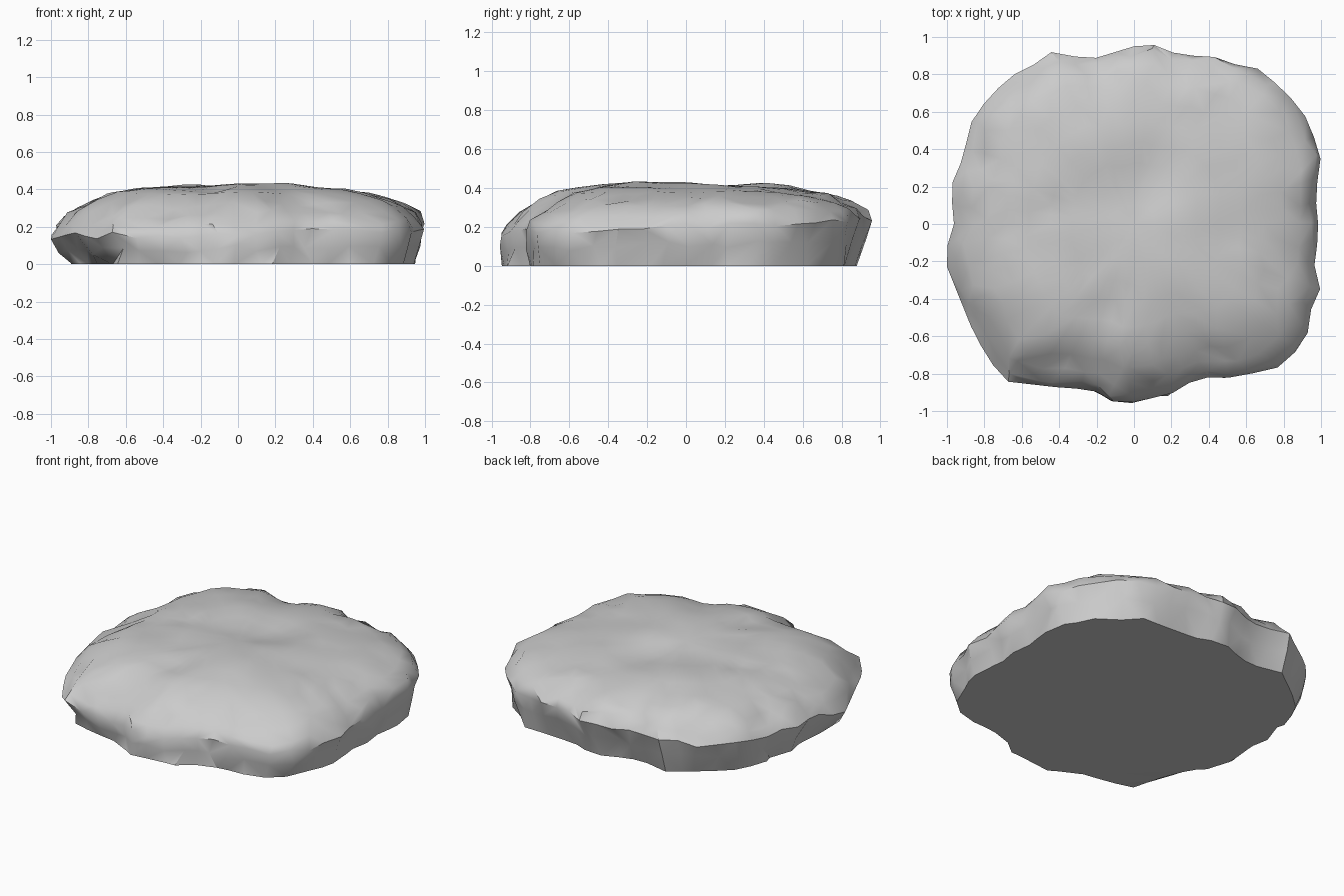
import bpy, bmesh, math, random
from mathutils import Vector, noise

random.seed(11)
if "Cube" in bpy.data.objects:
    bpy.data.objects.remove(bpy.data.objects["Cube"], do_unlink=True)

# Plain stone colour
stone = bpy.data.materials.new("stone grey")
stone.use_nodes = True
stone.diffuse_color = (0.6, 0.6, 0.6, 1)
stone.node_tree.nodes["Principled BSDF"].inputs["Base Color"].default_value = (0.6, 0.6, 0.6, 1)

# Widest outline of the slab, counter-clockwise from the left side
OUTLINE = [(.98, .05), (.97, .15), (1, .37), (.92, .57), (.81, .71), (.65, .84), (.55, .85),
           (.41, .9), (.25, .9), (.1, .96), (0, .95), (-.23, .88), (-.45, .92), (-.52, .86),
           (-.68, .78), (-.74, .71), (-.86, .58), (-.92, .34), (-.98, .2), (-.96, -.03),
           (-1, -.12), (-1, -.23), (-.85, -.6), (-.7, -.84), (-.35, -.88), (-.22, -.88),
           (-.15, -.95), (.02, -.95), (.22, -.9), (.34, -.82), (.54, -.82), (.8, -.76),
           (.93, -.6), (.92, -.5), (1, -.37), (.96, -.2), (.99, -.06)]
# Cross-section as (share of outline, height), ground to crown
RINGS = [(.955, 0), (.98, .1), (1, .19), (.965, .25), (.9, .298), (.81, .345),
         (.7, .38), (.58, .4), (.46, .412), (.34, .417), (.22, .415), (.11, .413)]
RIM = 2
CROWN = 6
# Base edge hollows, or swells where negative: (angle, width, depth)
UNDERCUTS = [(180, 25, .05), (215, 20, .08), (100, 30, .045), (280, 35, -.04)]
# Dips and lumps in the crown: (x, y, radius, height)
DENTS = [(.1, .3, .2, -.03), (.75, -.3, .08, -.05), (-.13, -.45, .08, -.03),
         (-.45, .1, .08, -.02), (.1, -.15, .25, .015), (.65, -.65, .22, -.02),
         (-.6, .75, .1, -.02), (.45, .5, .07, -.01), (-.2, .5, .2, .012)]
SIDES = 56


def outline_point(angle):
    """Where a ray from the centre meets the outline."""
    ray = Vector((math.cos(angle), math.sin(angle)))
    reaches = []
    for i, start in enumerate(OUTLINE):
        a, b = Vector(start), Vector(OUTLINE[(i + 1) % len(OUTLINE)])
        edge = b - a
        det = ray.x * edge.y - ray.y * edge.x
        if abs(det) < 1e-6:
            continue
        along = (a.x * ray.y - a.y * ray.x) / det
        reach = (a.x * edge.y - a.y * edge.x) / det
        if reach > 0 and -1e-4 <= along <= 1 + 1e-4:
            reaches.append(reach)
    return ray * max(reaches)


def undercut(angle):
    """How far the base is hollowed at an angle."""
    total = 0
    for centre, width, depth in UNDERCUTS:
        total += depth * math.exp(-((math.degrees(angle) - centre) / width) ** 2)
    return total


def crown_height(x, y, z):
    """Add dents and broad unevenness to the crown."""
    for dx, dy, radius, height in DENTS:
        z += height * math.exp(-((x - dx) ** 2 + (y - dy) ** 2) / radius ** 2)
    return z + .015 * noise.noise(Vector((x * 4, y * 4, 1.5)))


bm = bmesh.new()
rows = []
for level, (share, height) in enumerate(RINGS):
    row = []
    for s in range(SIDES):
        angle = math.tau * s / SIDES
        # Uneven spacing keeps the side facets irregular
        if level != RIM and level < CROWN:
            angle += random.uniform(-.035, .035)
        edge = outline_point(angle)
        part, z = share, height
        if level < RIM:
            part -= undercut(angle) * (1 - level / RIM)
        if level != RIM and level < CROWN:
            part += random.uniform(-.02, .015)
        p = edge * part
        if 0 < level < CROWN:
            # The rim rises toward the back left
            z += (.02 * p.x + .045 * p.y) * (1 - abs(level - 3) / 5)
            z += random.uniform(-.022, .022) * (1 - level / 8)
            z += .03 * noise.noise(Vector((p.x * 3, p.y * 3, level * .3)))
        if level > RIM:
            z = crown_height(p.x, p.y, z)
        row.append(bm.verts.new((p.x, p.y, z)))
    rows.append(row)

# Side and crown facets, with the diagonal of each quad chosen at random
for low, high in zip(rows, rows[1:]):
    for s in range(SIDES):
        n = (s + 1) % SIDES
        a, b, c, d = low[s], low[n], high[n], high[s]
        if random.random() < .5:
            bm.faces.new((a, b, c))
            bm.faces.new((a, c, d))
        else:
            bm.faces.new((a, b, d))
            bm.faces.new((b, c, d))

# Crown centre and flat underside
top = bm.verts.new((0, 0, crown_height(0, 0, .412)))
for s in range(SIDES):
    bm.faces.new((rows[-1][s], rows[-1][(s + 1) % SIDES], top))
bm.faces.new(list(reversed(rows[0])))
bmesh.ops.recalc_face_normals(bm, faces=bm.faces)

mesh = bpy.data.meshes.new("flat_rock")
bm.to_mesh(mesh)
bm.free()
mesh.materials.append(stone)
rock = bpy.data.objects.new("flat_rock", mesh)
bpy.context.collection.objects.link(rock)
bpy.ops.object.select_all(action='DESELECT')
rock.select_set(True)
bpy.context.view_layer.objects.active = rock
bpy.ops.object.shade_smooth_by_angle(angle=math.radians(38))
